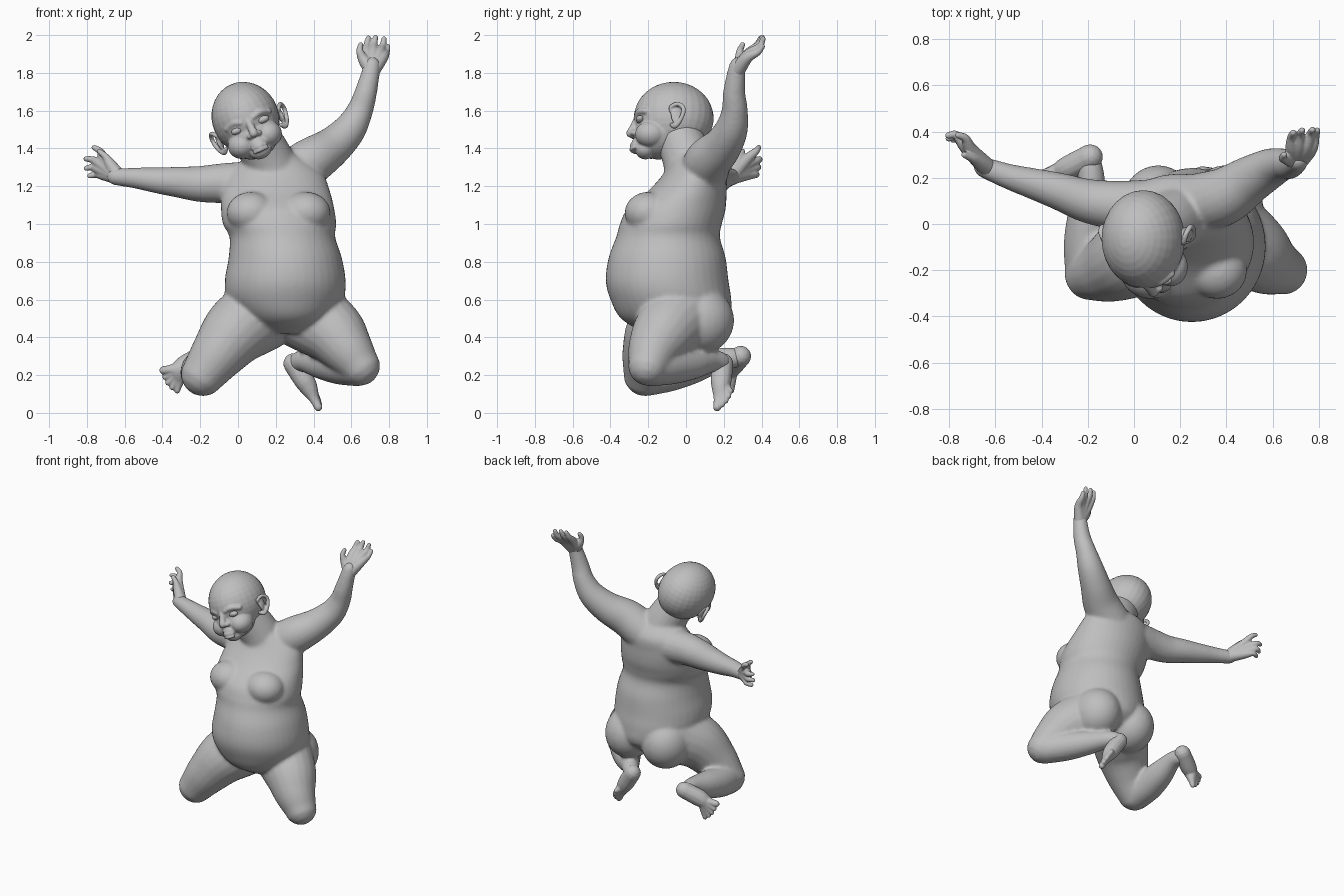
import bpy, bmesh, math
from mathutils import Vector, Matrix

skin = bpy.data.materials.new("plain_grey")
skin.diffuse_color = (0.52, 0.52, 0.52, 1)


def spline(pts, n=6):
    """Catmull-Rom samples through rows of numbers."""
    p = [Vector(q) for q in pts]
    p = [p[0] * 2 - p[1]] + p + [p[-1] * 2 - p[-2]]
    out = []
    for i in range(1, len(p) - 2):
        a, b, c, d = p[i - 1:i + 3]
        for k in range(n):
            t = k / n
            out.append(b + (c - a) * t * 0.5 + (a * 2 - b * 5 + c * 4 - d) * (t * t * 0.5)
                       + (b * 3 - a - c * 3 + d) * (t ** 3 * 0.5))
    return out + [p[-2]]


def bridge(bm, rings):
    n = len(rings[0])
    for a, b in zip(rings, rings[1:]):
        for i in range(n):
            bm.faces.new((a[i], a[(i + 1) % n], b[(i + 1) % n], b[i]))
    bm.faces.new(rings[0][::-1])
    bm.faces.new(rings[-1])


def tube(bm, pts, sides=20):
    """Round limb with dome ends through (x, y, z, radius) rows."""
    s = [(q.to_3d() if len(q) == 3 else Vector(q[:3]), q[3]) for q in spline(pts)]
    d0 = (s[0][0] - s[1][0]).normalized()
    d1 = (s[-1][0] - s[-2][0]).normalized()
    angles = [math.radians(a) for a in (25, 50, 75)]
    dome = lambda c, r, d: [(c + d * r * math.sin(a), r * math.cos(a)) for a in angles]
    s = dome(*s[0], d0)[::-1] + s + dome(*s[-1], d1)
    rings, up = [], None
    for i, (c, r) in enumerate(s):
        t = (s[min(i + 1, len(s) - 1)][0] - s[max(i - 1, 0)][0]).normalized()
        up = t.orthogonal() if up is None else up - t * up.dot(t)
        up.normalize()
        side = t.cross(up)
        rings.append([bm.verts.new(c + (up * math.cos(a) + side * math.sin(a)) * r)
                      for a in (2 * math.pi * k / sides for k in range(sides))])
    bridge(bm, rings)


def loft(bm, rows, sides=40):
    """Stacked level ovals through (z, x, y, half width, half depth) rows."""
    class_rows = [(Vector((r[1], r[2], r[0])), r[3], r[4]) for r in spline(rows)]
    bridge(bm, [[bm.verts.new(c + Vector((rx * math.cos(a), ry * math.sin(a), 0)))
                 for a in (2 * math.pi * k / sides for k in range(sides))]
                for c, rx, ry in class_rows])


def ball(bm, c, r, rot=0.0, axis='Y'):
    m = Matrix.Translation(c) @ Matrix.Rotation(rot, 4, axis) @ Matrix.Diagonal((*r, 1))
    bmesh.ops.create_uvsphere(bm, u_segments=28, v_segments=18, radius=1, matrix=m)


def finish(bm, name, voxel=None, smooth=0, matrix=None):
    bmesh.ops.recalc_face_normals(bm, faces=bm.faces)
    me = bpy.data.meshes.new(name)
    bm.to_mesh(me)
    bm.free()
    me.materials.append(skin)
    for f in me.polygons:
        f.use_smooth = True
    ob = bpy.data.objects.new(name, me)
    bpy.context.collection.objects.link(ob)
    if matrix:
        ob.matrix_world = matrix
    if voxel:
        m = ob.modifiers.new("fuse", 'REMESH')
        m.mode, m.voxel_size, m.use_smooth_shade = 'VOXEL', voxel, True
        m = ob.modifiers.new("soften", 'SMOOTH')
        m.factor, m.iterations = 0.5, smooth
    return ob


# Body: torso, neck, buttocks, arms and legs fused together
bm = bmesh.new()
loft(bm, [(1.37, .19, .03, .12, .10), (1.28, .20, .05, .24, .16), (1.18, .20, .01, .285, .205),
          (1.08, .21, -.05, .30, .26), (1.0, .22, -.08, .30, .27), (.93, .235, -.095, .28, .275),
          (.82, .25, -.10, .30, .31), (.7, .25, -.10, .32, .325), (.6, .25, -.08, .31, .32),
          (.5, .26, -.055, .25, .29), (.42, .27, -.03, .16, .19)])
tube(bm, [(.09, -.04, 1.47, .125), (.16, .01, 1.34, .135), (.2, .04, 1.22, .15)])
for x in (.105, .395):
    ball(bm, (x, .07, .49), (.165, .185, .18))
for x in (.07, .36):
    ball(bm, (x, -.2, 1.06), (.13, .125, .11))
tube(bm, [(.08, .07, 1.21, .125), (-.07, .08, 1.215, .108), (-.2, .10, 1.212, .096), (-.32, .14, 1.222, .082),
          (-.42, .17, 1.23, .07), (-.54, .205, 1.243, .056), (-.65, .245, 1.25, .045)])
tube(bm, [(.28, .09, 1.26, .13), (.39, .12, 1.335, .125), (.5, .19, 1.41, .105), (.59, .24, 1.50, .088),
          (.645, .258, 1.6, .07), (.675, .255, 1.69, .06), (.7, .265, 1.79, .05), (.71, .275, 1.84, .045)])
tube(bm, [(.12, -.02, .52, .2), (.0, -.13, .44, .185), (-.1, -.19, .32, .15), (-.185, -.215, .205, .118)])
tube(bm, [(-.19, -.2, .2, .11), (-.2, -.08, .22, .105), (-.195, .05, .25, .09), (-.185, .18, .285, .062),
          (-.19, .25, .29, .055)])
tube(bm, [(.37, -.02, .52, .2), (.5, -.11, .43, .175), (.58, -.17, .335, .14), (.645, -.2, .25, .108)])
tube(bm, [(.635, -.19, .24, .1), (.54, -.08, .25, .1), (.45, .03, .26, .085), (.36, .13, .275, .062),
          (.32, .18, .27, .055)])
finish(bm, "body", .011, 9)

# Hands: each finger runs from the wrist through the palm
hands = {
    "right_hand": [(-.63, .238, 1.248), [
        [(-.705, .32, 1.34), (-.73, .37, 1.385), (-.762, .385, 1.405)],
        [(-.725, .33, 1.315), (-.77, .385, 1.34), (-.805, .383, 1.345)],
        [(-.725, .33, 1.285), (-.77, .38, 1.30), (-.803, .37, 1.295)],
        [(-.71, .32, 1.26), (-.75, .37, 1.262), (-.785, .365, 1.255)],
        [(-.675, .27, 1.315), (-.70, .285, 1.355), (-.735, .30, 1.385)]]],
    "left_hand": [(.71, .27, 1.81), [
        [(.685, .325, 1.895), (.682, .375, 1.945), (.69, .395, 1.985)],
        [(.715, .33, 1.90), (.72, .385, 1.95), (.728, .405, 1.988)],
        [(.745, .33, 1.895), (.765, .39, 1.94), (.773, .408, 1.98)],
        [(.765, .325, 1.88), (.785, .38, 1.91), (.793, .405, 1.94)],
        [(.665, .285, 1.87), (.645, .285, 1.915), (.65, .30, 1.95)]]],
}
for name, (wrist, fingers) in hands.items():
    bm = bmesh.new()
    for f in fingers:
        tube(bm, [(*wrist, .042), (*f[0], .030), (*f[1], .019), (*f[2], .014)], 14)
    finish(bm, name, .005, 4)

# Feet: each toe runs from the heel through the sole
feet = {
    "right_foot": [(-.19, .29, .30), (-.30, .235, .235), [
        (-.395, .215, .225), (-.385, .225, .19), (-.37, .23, .16), (-.348, .235, .135), (-.322, .24, .118)]],
    "left_foot": [(.295, .195, .26), (.365, .185, .15), [
        (.425, .165, .03), (.43, .19, .045), (.425, .21, .065), (.415, .225, .09), (.40, .235, .115)]],
}
for name, (heel, arch, toes) in feet.items():
    bm = bmesh.new()
    for i, t in enumerate(toes):
        base = Vector(arch).lerp(Vector(t), .62)
        r = .026 if i == 0 else .019
        tube(bm, [(*heel, .056), (*arch, .052), (*base, .027), (*t, r * .85)], 14)
    finish(bm, name, .0055, 4)

# Head: tilted to one side, with cheeks, nose, lips and chin fused in
tilt = Matrix.Translation((.04, -.065, 1.56)) @ Matrix.Rotation(-.41, 4, 'Y')
bm = bmesh.new()
ball(bm, (0, 0, 0), (.178, .212, .195))
ball(bm, (0, -.08, -.10), (.138, .128, .125))
ball(bm, (.005, -.15, -.188), (.06, .052, .045))
ball(bm, (.008, -.185, -.155), (.048, .04, .04))
tube(bm, [(.006, -.20, -.02, .018), (.008, -.215, -.06, .02), (.008, -.228, -.09, .024)])
for s in (-1, 1):
    ball(bm, (s * .075, -.12, -.125), (.075, .085, .07))
    ball(bm, (s * .024 + .008, -.213, -.098), (.018, .018, .015))
    tube(bm, [(s * .12 + .008, -.15, -.015, .016), (s * .075 + .008, -.183, .0, .018),
              (s * .035, -.2, -.012, .014)])
for z, r in ((-.163, .012), (-.184, .013)):
    tube(bm, [(-.03, -.207, z - .004, r * .6), (.008, -.222, z, r), (.046, -.207, z - .004, r * .6)])
finish(bm, "head", .006, 5, tilt)

# Eyes
for side, s in (("right", -1), ("left", 1)):
    bm = bmesh.new()
    ball(bm, (s * .074 + .008, -.178, -.043), (.034, .022, .019))
    finish(bm, side + "_eye", matrix=tilt)

# Ears: curled rim around a shallow bowl
for side, s in (("right", -1), ("left", 1)):
    bm = bmesh.new()
    tube(bm, [(s * .165, -.005, -.05, .011), (s * .183, -.015, -.018, .012), (s * .20, .022, -.005, .012),
              (s * .208, .052, -.035, .012), (s * .20, .04, -.085, .012), (s * .178, .01, -.12, .015),
              (s * .16, -.01, -.108, .012)], 12)
    ball(bm, (s * .176, .018, -.06), (.014, .034, .05), s * .25, 'Z')
    finish(bm, side + "_ear", .005, 3, tilt)
